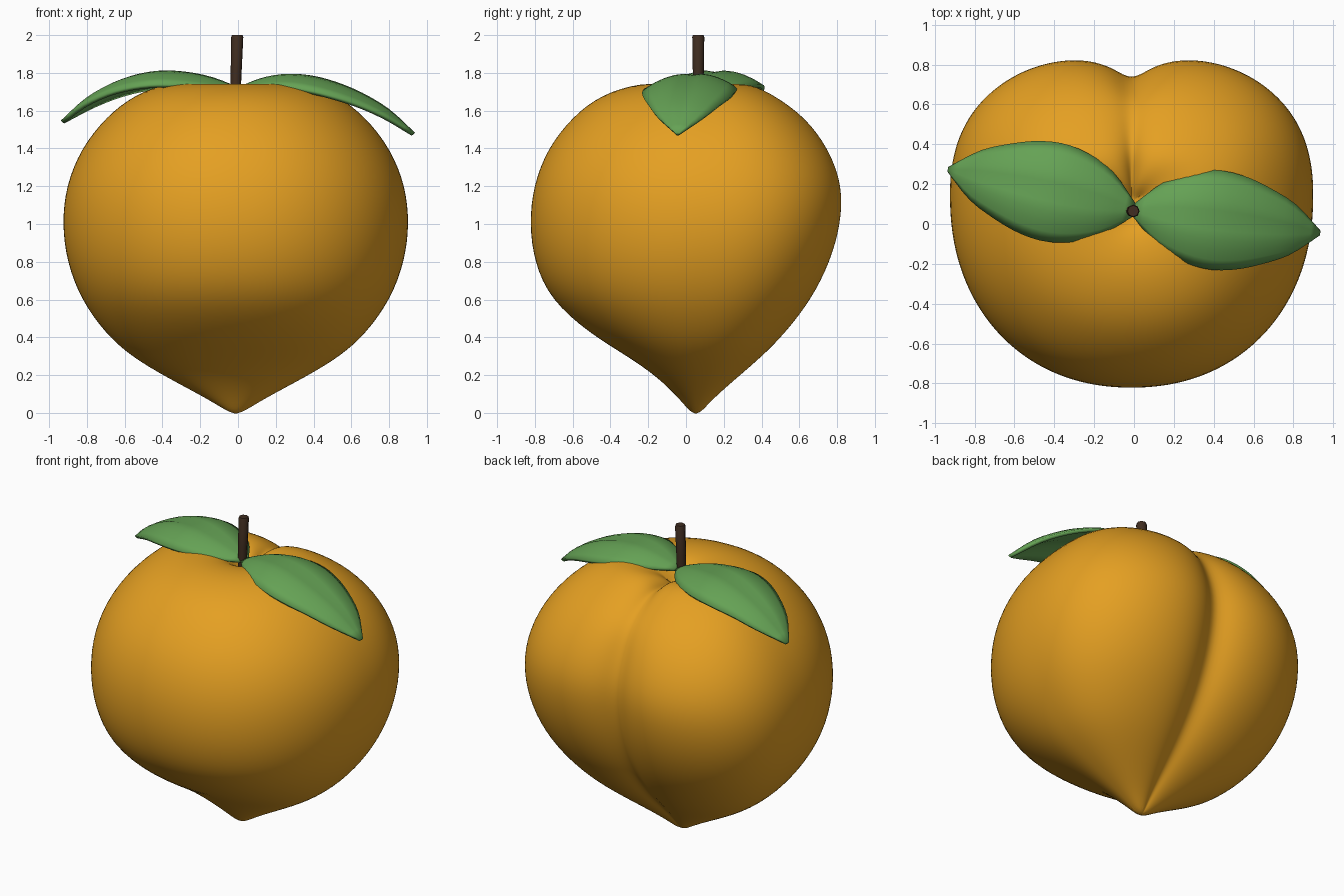
import bpy
import bmesh
from math import sin, cos, pi, exp
from mathutils import Vector

cube = bpy.data.objects.get("Cube")
if cube:
    bpy.data.objects.remove(cube)


def material(name, rgb):
    mat = bpy.data.materials.new(name)
    mat.use_nodes = True
    mat.diffuse_color = (*rgb, 1)
    mat.node_tree.nodes["Principled BSDF"].inputs["Base Color"].default_value = (*rgb, 1)
    return mat


orange = material("orange skin", (0.78, 0.35, 0.016))
green = material("leaf green", (0.13, 0.36, 0.09))
brown = material("stem brown", (0.052, 0.027, 0.015))


def finish(bm, name, mat, angle=1.2):
    """Turn a bmesh into a smooth shaded object."""
    bmesh.ops.recalc_face_normals(bm, faces=bm.faces)
    mesh = bpy.data.meshes.new(name)
    bm.to_mesh(mesh)
    bm.free()
    obj = bpy.data.objects.new(name, mesh)
    bpy.context.collection.objects.link(obj)
    mesh.materials.append(mat)
    bpy.ops.object.select_all(action="DESELECT")
    obj.select_set(True)
    bpy.context.view_layer.objects.active = obj
    bpy.ops.object.shade_smooth_by_angle(angle=angle)
    return obj


def bridge(bm, rings, closed=True):
    """Join neighbouring rings of vertices with quads."""
    for low, high in zip(rings, rings[1:]):
        n = len(low)
        for i in range(n if closed else n - 1):
            j = (i + 1) % n
            bm.faces.new((low[i], low[j], high[j], high[i]))


def sample(values, t):
    """Smooth curve through evenly spaced values, t from 0 to 1."""
    f = t * (len(values) - 1)
    i = min(int(f), len(values) - 2)
    u = f - i
    b, c = values[i], values[i + 1]
    a = values[i - 1] if i else 2 * b - c
    d = values[i + 2] if i + 2 < len(values) else 2 * c - b
    return b + u * (c - a + u * (2 * a - 5 * b + 4 * c - d + u * (3 * (b - c) + d - a))) / 2


# Fruit: rows of height, half width, front y, back y, from the tip to the pit
ROWS = [
    (-0.005, 0.025, 0.03, 0.075), (0.07, 0.14, -0.03, 0.14), (0.19, 0.37, -0.15, 0.28),
    (0.3, 0.555, -0.31, 0.41), (0.42, 0.69, -0.51, 0.53), (0.6, 0.82, -0.72, 0.67),
    (0.8, 0.895, -0.805, 0.77), (1.0, 0.92, -0.83, 0.825), (1.2, 0.90, -0.81, 0.835),
    (1.4, 0.82, -0.735, 0.76), (1.57, 0.685, -0.60, 0.63), (1.685, 0.535, -0.45, 0.475),
    (1.75, 0.36, -0.24, 0.35), (1.737, 0.18, -0.06, 0.26), (1.69, 0.08, 0.01, 0.18),
    (1.63, 0.03, 0.06, 0.13),
]
SEGMENTS = 64
bm = bmesh.new()
rings = []
for z, half, front, back in ROWS:
    cy = 0.05 + 0.09 * min(1, max(0, z))
    top = min(1, max(0, (z - 1.45) / 0.28))
    ring = []
    for i in range(SEGMENTS):
        # start at the crease so that a vertex line follows it
        a = pi / 2 + 2 * pi * i / SEGMENTS
        c, s = cos(a), sin(a)
        # slightly squared section, fuller at the back
        n = 2.4 if s > 0 else 2.15
        r = (abs(c) ** n + abs(s) ** n) ** (-1 / n)
        x = half * r * c
        crease = exp(-abs(x) / (0.01 + 0.17 * half)) * max(0, s)
        if s > 0:
            y = cy + (back - cy) * 1.06 * r * s - 0.165 * half * (1 - top) * crease
        else:
            y = cy + (cy - front) * r * s
        ring.append(bm.verts.new((x - 0.012, y, z - 0.09 * top * crease * min(1, half / 0.15))))
    rings.append(ring)
bridge(bm, rings)
bm.faces.new(rings[0])
bm.faces.new(rings[-1])
fruit = finish(bm, "fruit", orange, pi)
smooth = fruit.modifiers.new("smooth", "SUBSURF")
smooth.levels = smooth.render_levels = 2


# Leaves: arched blades with drooping edges and a shallow midrib
def leaf(name, tip, heights):
    base = Vector((0, 0.07))
    axis = Vector(tip) - base
    side = Vector((-axis.y, axis.x)).normalized()
    widths = (0.035, 0.16, 0.225, 0.25, 0.235, 0.19, 0.125, 0.012)
    bm = bmesh.new()
    rows, steps, half = [], 20, 5
    for i in range(steps + 1):
        t = i / steps
        width = sample(widths, t)
        row = []
        for j in range(-half, half + 1):
            v = j / half
            p = base + axis * t + side * width * v
            z = sample(heights, t) - 0.33 * width * v * v - 0.018 * exp(-abs(v) * 5) * sin(pi * t)
            row.append(bm.verts.new((p.x, p.y, z)))
        rows.append(row)
    bridge(bm, rows, closed=False)
    obj = finish(bm, name, green)
    if obj.data.polygons[0].normal.z < 0:
        obj.data.flip_normals()
    solid = obj.modifiers.new("thickness", "SOLIDIFY")
    solid.thickness = 0.022
    solid.offset = -1


leaf("left_leaf", (0.935, -0.045), (1.725, 1.78, 1.803, 1.793, 1.755, 1.695, 1.61, 1.485))
leaf("right_leaf", (-0.935, 0.275), (1.725, 1.78, 1.812, 1.822, 1.80, 1.75, 1.67, 1.55))

# Stem: slightly leaning, flat topped rod
bm = bmesh.new()
rings = []
for x, z, r in ((-0.016, 1.6, 0.026), (-0.01, 1.8, 0.029), (-0.004, 1.99, 0.032), (-0.004, 2.0, 0.028)):
    rings.append([bm.verts.new((x + r * cos(pi * k / 4), 0.065 + r * sin(pi * k / 4), z)) for k in range(8)])
bridge(bm, rings)
bm.faces.new(rings[0])
bm.faces.new(rings[-1])
finish(bm, "stem", brown, 0.9)
